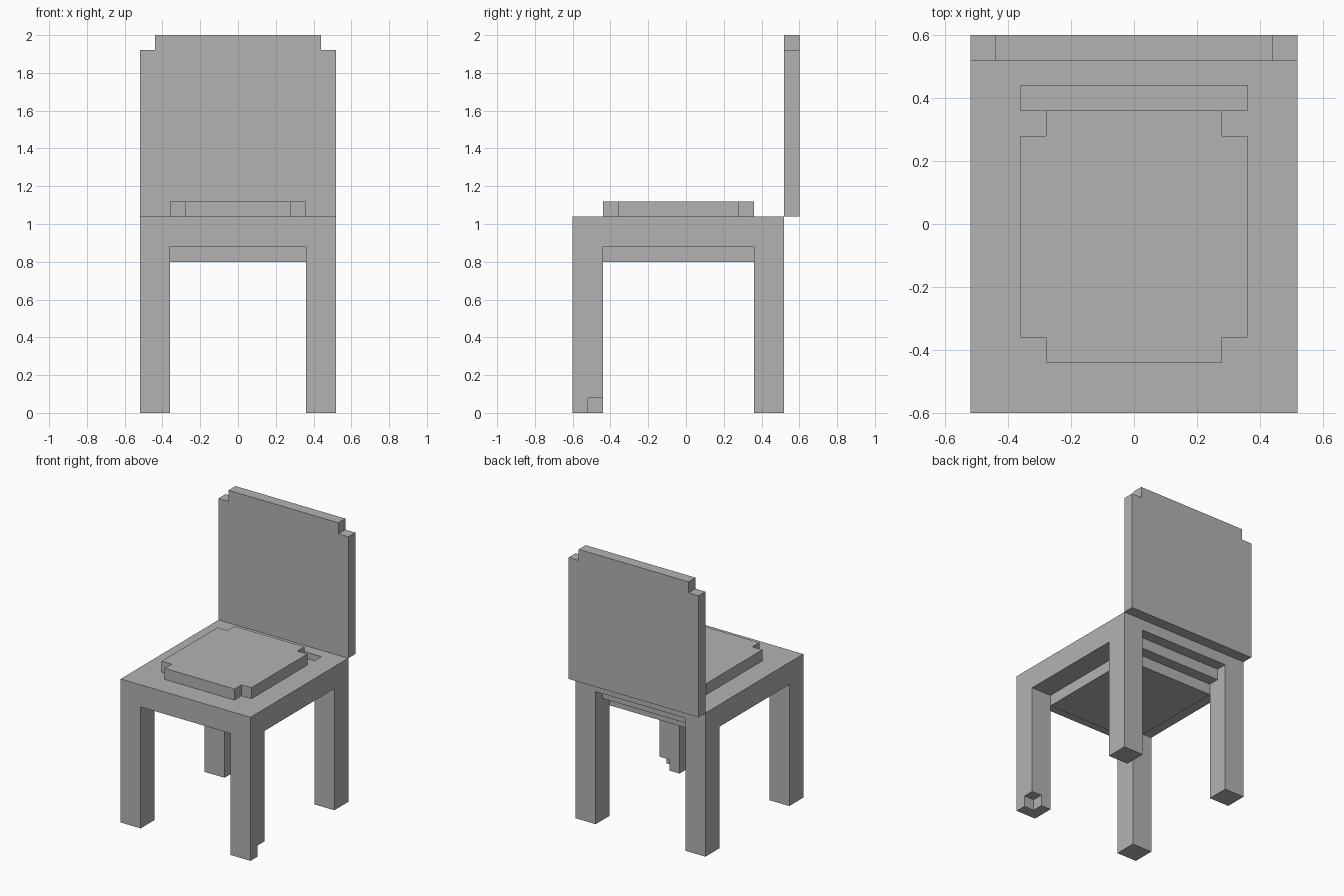
import bpy
import bmesh

default = bpy.data.objects.get("Cube")
if default:
    bpy.data.objects.remove(default, do_unlink=True)

U = 0.08                 # edge of one block unit
W, D = 13, 15            # footprint in units

GREY = (0.45, 0.45, 0.45, 1.0)
grey = bpy.data.materials.new("plain grey")
grey.use_nodes = True
grey.diffuse_color = GREY
grey.node_tree.nodes["Principled BSDF"].inputs["Base Color"].default_value = GREY


def rect(x0, y0, x1, y1):
    return [(x0, y0), (x1, y0), (x1, y1), (x0, y1)]


def slab(name, layers, upright=False):
    """Extrude outlines given in block units; upright outlines lie in x-z."""
    bm = bmesh.new()
    for outline, low, high in layers:
        def place(a, b, c):
            x, y, z = (a, c, b) if upright else (a, b, c)
            return ((x - W / 2) * U, (y - D / 2) * U, z * U)
        face = bm.faces.new([bm.verts.new(place(a, b, low)) for a, b in outline])
        moved = bmesh.ops.extrude_face_region(bm, geom=[face])["geom"]
        for v in moved:
            if isinstance(v, bmesh.types.BMVert):
                if upright:
                    v.co.y += (high - low) * U
                else:
                    v.co.z += (high - low) * U
    bmesh.ops.recalc_face_normals(bm, faces=bm.faces)
    mesh = bpy.data.meshes.new(name)
    bm.to_mesh(mesh)
    bm.free()
    mesh.materials.append(grey)
    obj = bpy.data.objects.new(name, mesh)
    bpy.context.collection.objects.link(obj)
    return obj


# Legs; the left front foot has a chipped inner-rear corner
for side, x in (("right", 0), ("left", 11)):
    for end, y in (("front", 0), ("back", 12)):
        square = rect(x, y, x + 2, y + 2)
        layers = [(square, 0, 11)]
        if (side, end) == ("left", "front"):
            chipped = [(11, 0), (13, 0), (13, 1), (12, 1), (12, 2), (11, 2)]
            layers = [(chipped, 0, 1), (square, 1, 11)]
        slab(f"{end}_{side}_leg", layers)

# Seat: lower panel, frame open at the back, top board and rear rail with a slot
slab("seat_under_panel", [(rect(2, 2, 11, 12), 10, 11)])
slab("seat_frame", [([(0, 0), (13, 0), (13, 14), (11, 14), (11, 13),
                      (2, 13), (2, 14), (0, 14)], 11, 12)])
slab("seat_board", [(rect(0, 0, 13, 12), 12, 13)])
slab("seat_rear_rail", [([(0, 12), (2, 12), (2, 13), (11, 13), (11, 12),
                          (13, 12), (13, 14), (0, 14)], 12, 13)])

# Cushion with notched corners
slab("cushion", [([(3, 2), (10, 2), (10, 3), (11, 3), (11, 11), (10, 11),
                   (10, 12), (3, 12), (3, 11), (2, 11), (2, 3), (3, 3)], 13, 14)])

# Backrest with notched top corners
slab("backrest", [([(0, 13), (13, 13), (13, 24), (12, 24), (12, 25),
                    (1, 25), (1, 24), (0, 24)], 14, 15)], upright=True)
